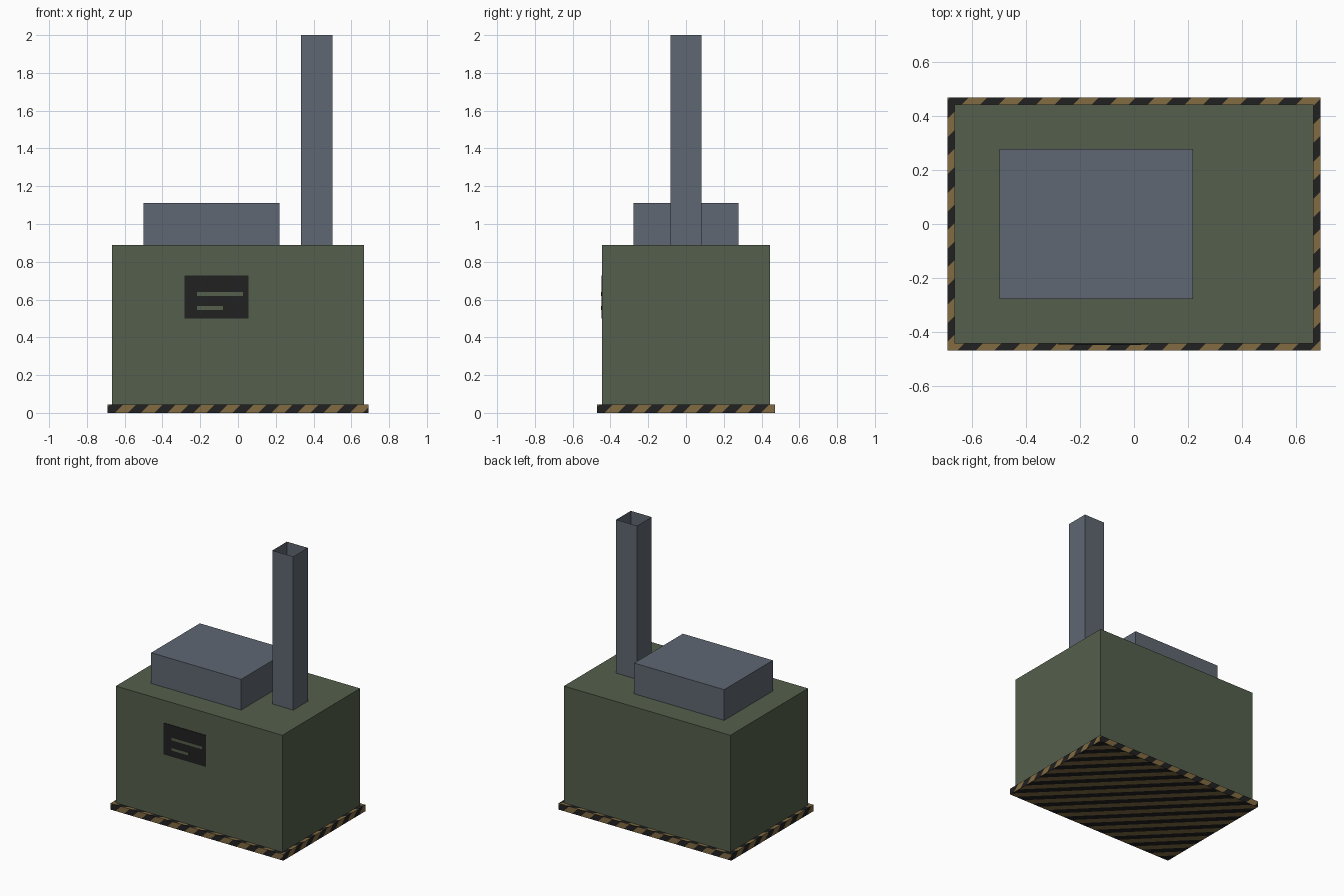
import bpy, bmesh, math
from mathutils import Vector

if "Cube" in bpy.data.objects:
    bpy.data.objects.remove(bpy.data.objects["Cube"])


def material(name, rgb):
    m = bpy.data.materials.new(name)
    m.diffuse_color = (*rgb, 1)
    m.use_nodes = True
    m.node_tree.nodes["Principled BSDF"].inputs["Base Color"].default_value = m.diffuse_color
    return m


GREEN = material("olive green", (0.089, 0.114, 0.072))
SLATE = material("slate grey", (0.115, 0.136, 0.168))
YELLOW = material("dull yellow", (0.220, 0.147, 0.054))
BLACK = material("near black", (0.015, 0.015, 0.016))


def box_mesh(x0, x1, y0, y1, z0, z1):
    bm = bmesh.new()
    bmesh.ops.create_cube(bm, size=1)
    for v in bm.verts:
        v.co = Vector((x1 if v.co.x > 0 else x0,
                       y1 if v.co.y > 0 else y0,
                       z1 if v.co.z > 0 else z0))
    bm.normal_update()
    return bm


def finish(name, bm, *mats):
    me = bpy.data.meshes.new(name)
    bm.to_mesh(me)
    bm.free()
    for m in mats:
        me.materials.append(m)
    ob = bpy.data.objects.new(name, me)
    bpy.context.collection.objects.link(ob)
    return ob


# Main housing and roof box
finish("housing", box_mesh(-0.666, 0.666, -0.444, 0.444, 0.045, 0.89), GREEN)
finish("roof_box", box_mesh(-0.50, 0.22, -0.278, 0.278, 0.89, 1.112), SLATE)

# Chimney: thin-walled square tube, open at both ends
bm = box_mesh(0.333, 0.50, -0.083, 0.083, 0.89, 2.0)
ends = [f for f in bm.faces if abs(f.normal.z) > 0.5]
bmesh.ops.delete(bm, geom=ends, context='FACES_ONLY')
finish("chimney", bm, SLATE)

# Sign on the front with two raised bars
finish("sign_panel", box_mesh(-0.282, 0.056, -0.448, -0.444, 0.50, 0.727), BLACK)
finish("sign_bar_long", box_mesh(-0.217, 0.026, -0.450, -0.448, 0.620, 0.640), GREEN)
finish("sign_bar_short", box_mesh(-0.217, -0.08, -0.450, -0.448, 0.546, 0.566), GREEN)

# Base plate with diagonal hazard stripes cut into each side
PERIOD = 0.138
STRIPES = [  # side normal, direction across the stripes, start of a black stripe
    ((0, 0, 1), (1, -1, 0), -0.0485),
    ((0, 0, -1), (1, 1, 0), -0.0345),
    ((0, -1, 0), (1, 0, -1), -0.720),
    ((0, 1, 0), (-1, 0, -1), -0.720),
    ((1, 0, 0), (0, 1, -1), -0.500),
    ((-1, 0, 0), (0, -1, -1), -0.500),
]
bm = box_mesh(-0.692, 0.692, -0.47, 0.47, 0, 0.045)
bmesh.ops.split_edges(bm, edges=bm.edges[:])
for normal, across, start in STRIPES:
    normal, across = Vector(normal), Vector(across)

    def side():
        return [f for f in bm.faces if f.normal.dot(normal) > 0.9]

    for k in range(-40, 41):
        d = start + k * PERIOD / 2
        faces = side()
        spans = [v.co.dot(across) for f in faces for v in f.verts]
        if not min(spans) + 1e-4 < d < max(spans) - 1e-4:
            continue
        geom = set(faces)
        for f in faces:
            geom.update(f.edges)
            geom.update(f.verts)
        bmesh.ops.bisect_plane(bm, geom=list(geom), dist=1e-5,
                               plane_co=across * (d / across.length_squared),
                               plane_no=across)
        bm.normal_update()
    for f in side():
        t = (f.calc_center_median().dot(across) - start) / PERIOD
        f.material_index = 1 if t % 1 < 0.5 else 0
finish("base_plate", bm, YELLOW, BLACK)
